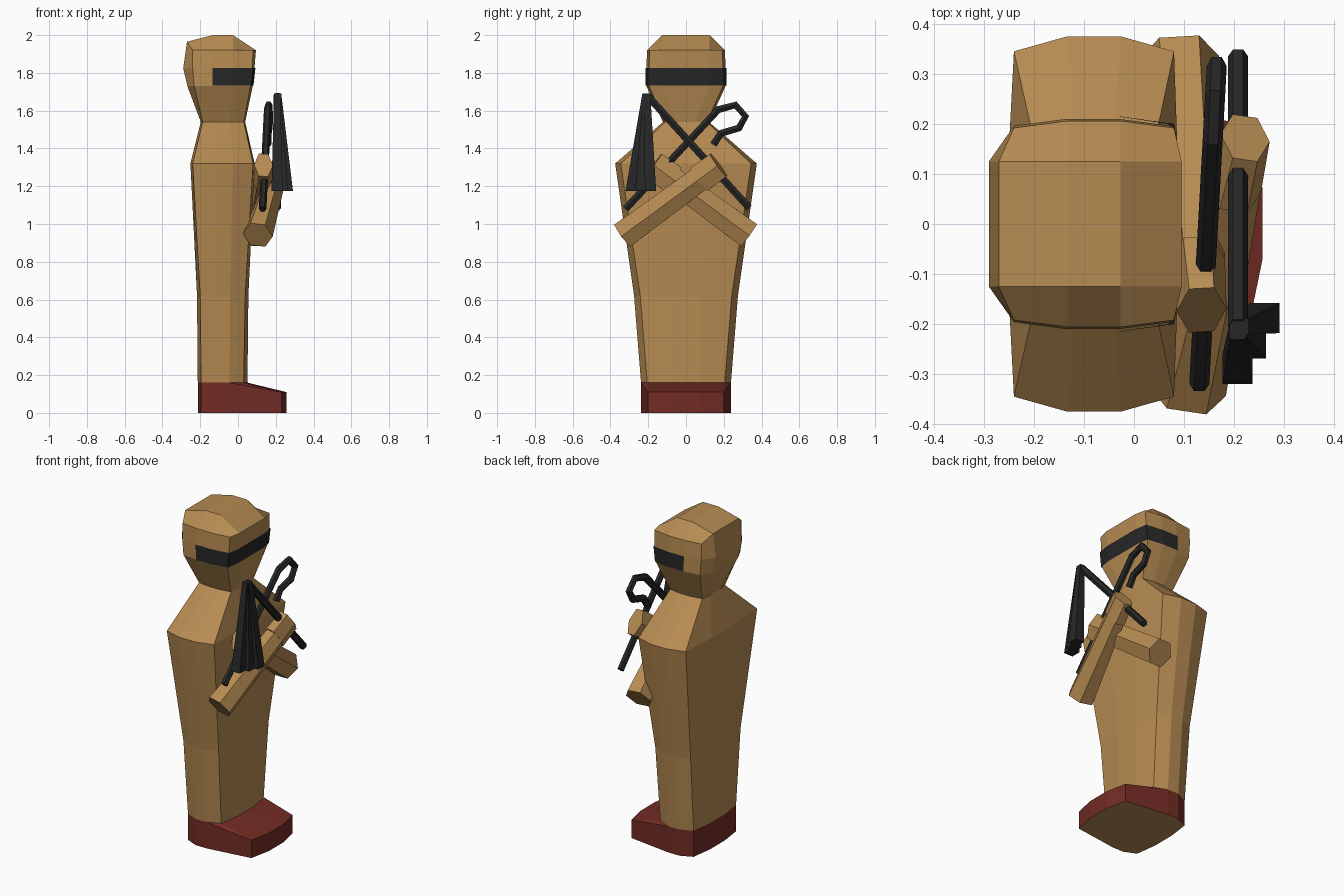
import bpy, bmesh, math
from mathutils import Vector

if "Cube" in bpy.data.objects:
    bpy.data.objects.remove(bpy.data.objects["Cube"])


def material(name, rgb):
    m = bpy.data.materials.new(name)
    m.diffuse_color = (*rgb, 1)
    m.use_nodes = True
    m.node_tree.nodes["Principled BSDF"].inputs["Base Color"].default_value = m.diffuse_color
    return m


TAN = material("tan", (0.47, 0.26, 0.085))
RED = material("red", (0.17, 0.025, 0.018))
DARK = material("dark", (0.02, 0.02, 0.02))


def finish(bm, name, *mats):
    bmesh.ops.recalc_face_normals(bm, faces=bm.faces)
    me = bpy.data.meshes.new(name)
    bm.to_mesh(me)
    bm.free()
    ob = bpy.data.objects.new(name, me)
    for m in mats:
        me.materials.append(m)
    bpy.context.collection.objects.link(ob)
    return ob


def bridge(bm, rings, closed=True):
    """Skin a list of equal-length point rings; returns the vertex rings."""
    vs = [[bm.verts.new(p) for p in r] for r in rings]
    n = len(vs[0])
    for a, b in zip(vs, vs[1:]):
        for i in range(n if closed else n - 1):
            j = (i + 1) % n
            bm.faces.new((a[i], a[j], b[j], b[i]))
    return vs


def loft(name, rings, mat):
    bm = bmesh.new()
    vs = bridge(bm, rings)
    bm.faces.new(vs[0])
    bm.faces.new(vs[-1])
    return finish(bm, name, mat)


def section(z, xb, xf, y, my, bf, bb, by, zback=None):
    """Box outline with bulged sides, 12 points."""
    x1, x2 = xb + (xf - xb) / 3, xf - (xf - xb) / 3
    zb = zback or z
    half = [(xf + bf, my, z), (xf, y, z), (x2, y + by, z),
            (x1, y + by, z), (xb, y, z), (xb - bb, my, zb)]
    neg = [(px, -py, pz) for px, py, pz in half]
    return [neg[0]] + half + neg[:0:-1]


def tube(name, path, radii, mat, n=6):
    """Sweep an n-gon along a path; radii are (x-wise, in-plane) pairs."""
    path = [Vector(p) for p in path]
    rings = []
    for i, p in enumerate(path):
        t = Vector()
        if i > 0:
            t += (p - path[i - 1]).normalized()
        if i < len(path) - 1:
            t += (path[i + 1] - p).normalized()
        t.normalize()
        u = Vector((1, 0, 0))
        u = (u - t * u.dot(t)).normalized()
        v = t.cross(u)
        a, b = radii[i]
        rings.append([p + u * a * math.cos(k * math.tau / n)
                      + v * b * math.sin(k * math.tau / n) for k in range(n)])
    return loft(name, rings, mat)


# wrapped body
base = section(0.16, -0.195, 0.03, 0.205, 0.07, 0.02, 0.018, 0.033)
loft("body", [
    base,
    section(0.62, -0.2, 0.038, 0.242, 0.08, 0.017, 0.017, 0.033),
    section(1.32, -0.24, 0.08, 0.345, 0.115, 0.008, 0.012, 0.03),
    section(1.54, -0.187, 0.03, 0.11, 0.045, 0.008, 0.01, 0.012)], TAN)

# feet block with a sloping toe and tan sole
bm = bmesh.new()
toe = [(0.23, 0.2), (0.257, 0.07), (0.257, -0.07), (0.23, -0.2)]
pts = [(x, y, z) for x, y, _ in base for z in (0, 0.16)]
pts += [(x, y, z) for x, y in toe for z in (0, 0.11)]
bmesh.ops.convex_hull(bm, input=[bm.verts.new(p) for p in pts])
bmesh.ops.dissolve_limit(bm, angle_limit=0.02, verts=bm.verts, edges=bm.edges)
for f in bm.faces:
    if f.calc_center_median().z < 0.001:
        f.material_index = 1
finish(bm, "feet", RED, TAN)

# head with a domed crown
bm = bmesh.new()
MY = 0.125
vs = bridge(bm, [
    section(1.54, -0.187, 0.03, 0.11, 0.045, 0.008, 0.01, 0.012),
    section(1.73, -0.232, 0.066, 0.196, MY, 0.012, 0.036, 0.014),
    section(1.825, -0.24, 0.075, 0.196, MY, 0.012, 0.05, 0.014),
    section(1.92, -0.24, 0.08, 0.192, MY, 0.015, 0.03, 0.014, 1.965)])
bm.faces.new(vs[0])
r = vs[-1]
a, b, c, d = [bm.verts.new(p) for p in (
    (-0.027, MY, 2), (-0.133, MY, 2), (-0.133, -MY, 2), (-0.027, -MY, 2))]
for f in ((r[0], r[1], a, d), (r[1], r[2], r[3], a), (r[3], r[4], b, a),
          (r[4], r[5], r[6], b), (r[6], r[7], c, b), (r[7], r[8], r[9], c),
          (r[9], r[10], d, c), (r[10], r[11], r[0], d), (a, b, c, d)):
    bm.faces.new(f)
finish(bm, "head", TAN)

# dark eye band wrapping the front of the head
bm = bmesh.new()
rows = [section(1.733, -0.236, 0.07, 0.2, MY, 0.012, 0.04, 0.015),
        section(1.825, -0.244, 0.08, 0.2, MY, 0.012, 0.05, 0.015)]
bridge(bm, [[q[i] for i in (9, 10, 11, 0, 1, 2, 3, 4)] for q in rows], False)
finish(bm, "eye_band", DARK)

# crossed forearms with hands
for side, s, x0, x1 in (("front", 1, 0.105, 0.222), ("rear", -1, 0.09, 0.135)):
    elbow = Vector((x0, -0.332 * s, 0.942))
    tip = Vector((x1, 0.172 * s, 1.312))
    wrist = elbow.lerp(tip, 0.8)
    tube(side + "_forearm", (elbow, wrist), ((0.08, 0.083), (0.055, 0.075)), TAN)
    tube(side + "_hand", (wrist, tip), ((0.056, 0.088), (0.05, 0.085)), TAN)

# hooked staff
hook = [(-0.32, 1.08), (0.17, 1.605), (0.262, 1.63), (0.315, 1.57),
        (0.28, 1.508), (0.185, 1.48), (0.145, 1.42)]
tube("hooked_staff", [(0.148 + 0.055 * y, y, z) for y, z in hook],
     [(0.02, 0.022)] * len(hook), DARK)

# flail handle and its three hanging strands
tube("flail_handle", [(0.208, 0.335, 1.085), (0.208, -0.205, 1.68)],
     [(0.02, 0.022)] * 2, DARK)


def square(x, y, z, h):
    return [(x + i * h, y + j * h, z) for i, j in ((-1, -1), (1, -1), (1, 1), (-1, 1))]


for i in range(3):
    loft(f"flail_strand_{i + 1}", [
        square(0.207 + 0.027 * i, -0.29 + 0.051 * i, 1.175, 0.03),
        square(0.207 + 0.003 * i, -0.215 + 0.005 * i, 1.69, 0.016)], DARK)
